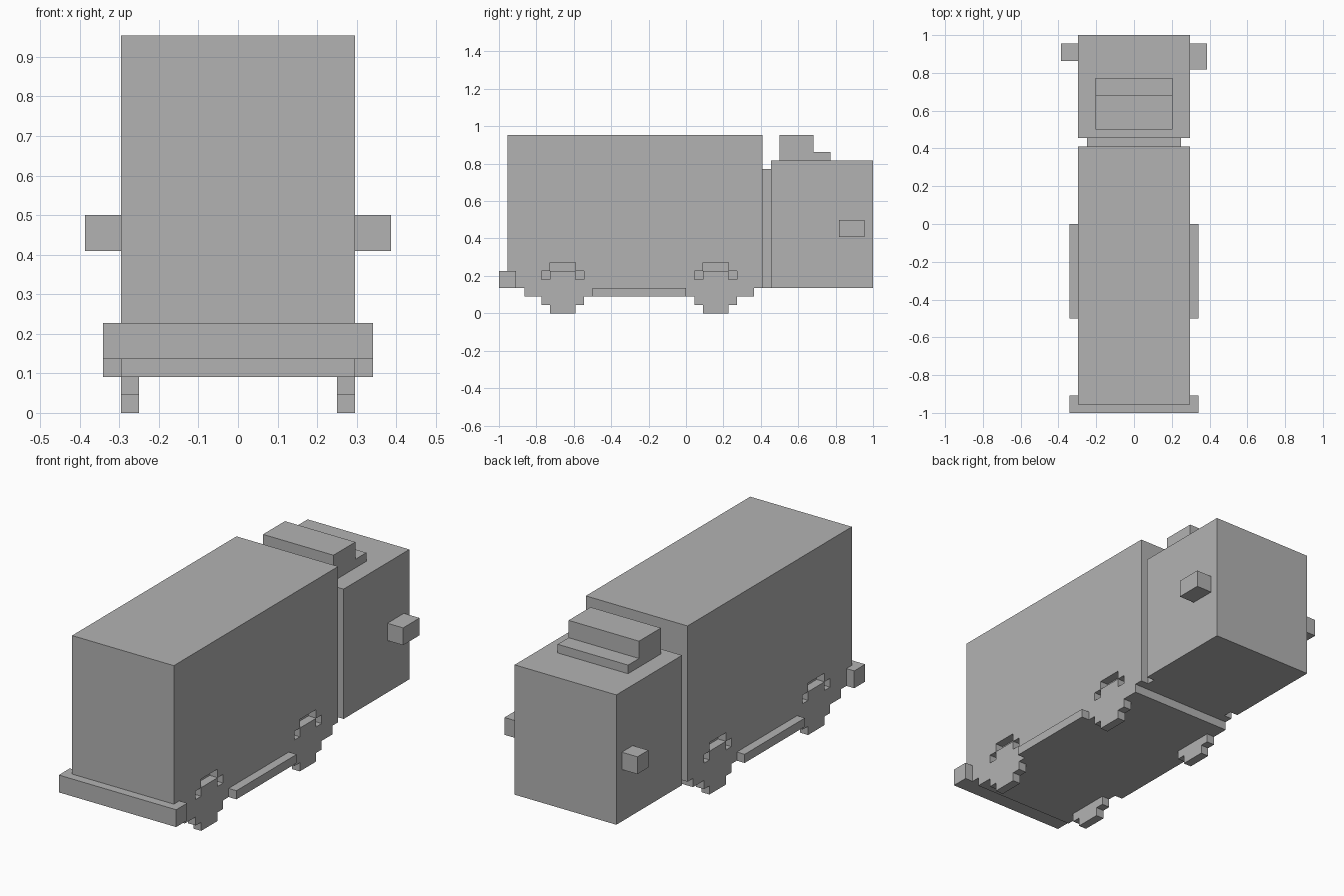
import bpy, bmesh
from mathutils import Vector

if "Cube" in bpy.data.objects:
    bpy.data.objects.remove(bpy.data.objects["Cube"])

U = 2 / 44  # block size: the whole model sits on a 44-block-long grid

# Dark grey paint shared by all parts
paint = bpy.data.materials.new("dark_grey_paint")
paint.diffuse_color = (0.45, 0.45, 0.45, 1)
paint.use_nodes = True
paint.node_tree.nodes["Principled BSDF"].inputs["Base Color"].default_value = paint.diffuse_color


def prism(name, profile, axis, lo, hi):
    """Extrude a 2D profile (block units) along axis 'x' (y,z points) or 'z' (x,y points)."""
    bm = bmesh.new()
    if axis == 'x':
        verts = [bm.verts.new((lo * U, a * U, b * U)) for a, b in profile]
        step = Vector(((hi - lo) * U, 0, 0))
    else:
        verts = [bm.verts.new((a * U, b * U, lo * U)) for a, b in profile]
        step = Vector((0, 0, (hi - lo) * U))
    face = bm.faces.new(verts)
    ext = bmesh.ops.extrude_face_region(bm, geom=[face], use_keep_orig=True)
    bmesh.ops.translate(bm, vec=step, verts=[g for g in ext['geom'] if isinstance(g, bmesh.types.BMVert)])
    bmesh.ops.recalc_face_normals(bm, faces=bm.faces)
    mesh = bpy.data.meshes.new(name)
    bm.to_mesh(mesh)
    bm.free()
    mesh.materials.append(paint)
    obj = bpy.data.objects.new(name, mesh)
    bpy.context.collection.objects.link(obj)
    return obj


def box(name, x0, x1, y0, y1, z0, z1):
    return prism(name, [(y0, z0), (y1, z0), (y1, z1), (y0, z1)], 'x', x0, x1)


# Cargo body with the lower chassis step
cargo = prism("cargo_body", [(-21, 3), (-19, 3), (-19, 2), (8, 2), (8, 3), (9, 3), (9, 21), (-21, 21)],
              'x', -6.5, 6.5)

# Wheel arches cut into the body, and block wheels set flush in them
for label, y in (("front", -14.5), ("rear", 3.5)):
    arch = [(y - 2.5, 1), (y + 2.5, 1), (y + 2.5, 5), (y + 1.5, 5),
            (y + 1.5, 6), (y - 1.5, 6), (y - 1.5, 5), (y - 2.5, 5)]
    wheel = [(y - 1.5, 0), (y + 1.5, 0), (y + 1.5, 1), (y + 2.5, 1), (y + 2.5, 4), (y + 1.5, 4),
             (y + 1.5, 5), (y - 1.5, 5), (y - 1.5, 4), (y - 2.5, 4), (y - 2.5, 1), (y - 1.5, 1)]
    for side, x0, x1 in (("left", -6.5, -5.5), ("right", 5.5, 6.5)):
        cutter = prism(f"arch_cutter_{label}_{side}", arch, 'x',
                       x0 - (1 if x0 < 0 else 0), x1 + (1 if x0 > 0 else 0))
        cutter.hide_render = True
        mod = cargo.modifiers.new("arch", 'BOOLEAN')
        mod.operation = 'DIFFERENCE'
        mod.solver = 'EXACT'
        mod.object = cutter
        bpy.context.view_layer.objects.active = cargo
        bpy.ops.object.modifier_apply(modifier=mod.name)
        bpy.data.objects.remove(cutter)
        prism(f"wheel_{label}_{side}", wheel, 'x', x0, x1)

# Bumper wrapping around the end of the cargo body
prism("bumper", [(-7.5, -22), (7.5, -22), (7.5, -20), (6.5, -20), (6.5, -21),
                 (-6.5, -21), (-6.5, -20), (-7.5, -20)], 'z', 3, 5)

# Side rails between the wheels
for side, x in (("left", -7.5), ("right", 6.5)):
    box(f"side_rail_{side}", x, x + 1, -11, 0, 2, 3)

# Coupling and cab
box("coupling", -5.5, 5.5, 9, 10, 3, 17)
box("cab", -6.5, 6.5, 10, 22, 3, 18)

# Stepped roof deflector
prism("roof_deflector", [(11, 18), (17, 18), (17, 19), (15, 19), (15, 21), (11, 21)], 'x', -4.5, 4.5)

# Wing mirrors (one is a block longer)
box("mirror_left", -8.5, -6.5, 19, 21, 9, 11)
box("mirror_right", 6.5, 8.5, 18, 21, 9, 11)
